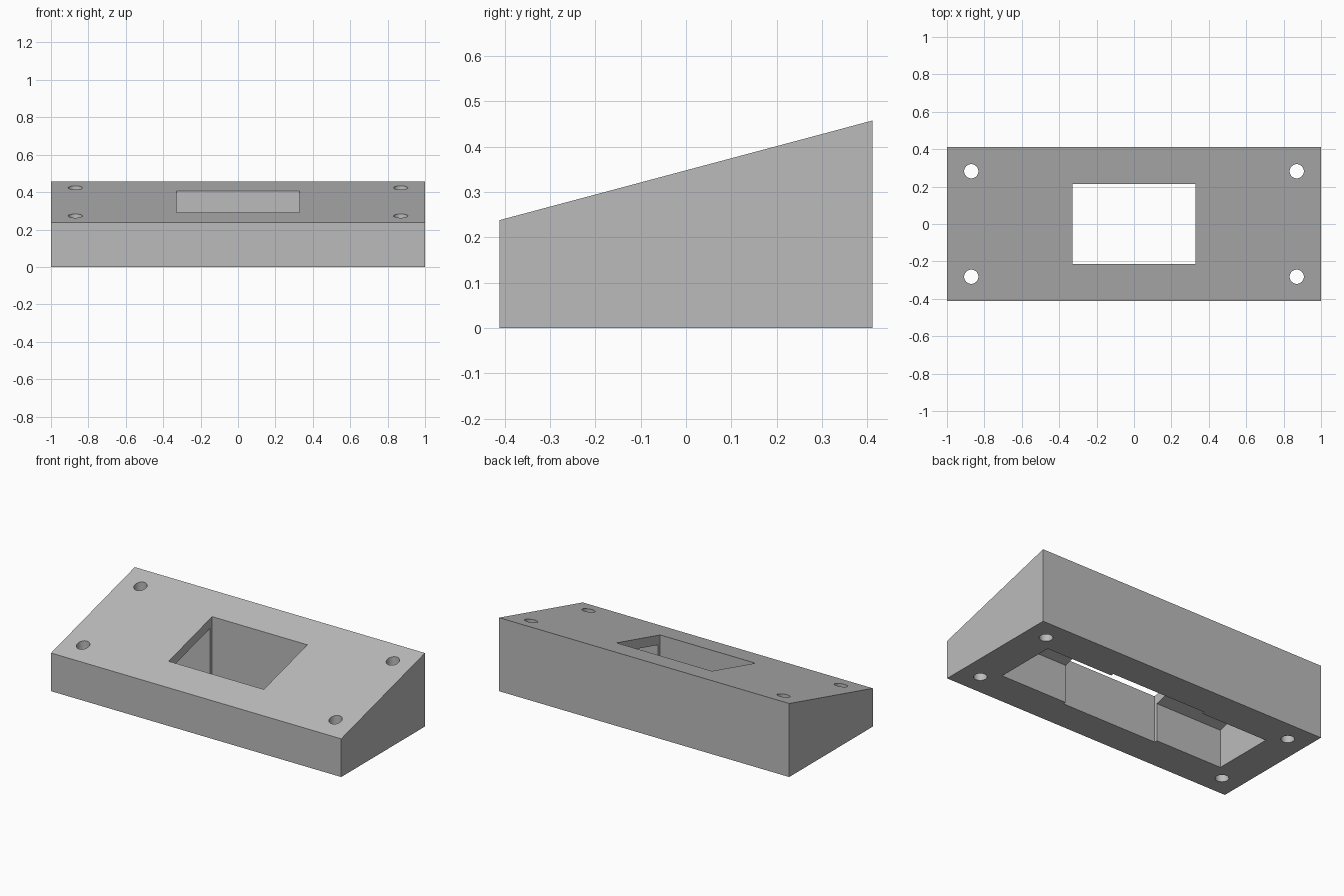
import bpy
import bmesh
import math

default_cube = bpy.data.objects.get("Cube")
if default_cube:
    bpy.data.objects.remove(default_cube, do_unlink=True)

HALF_DEPTH = 0.412
FRONT_H, BACK_H = 0.238, 0.458
SLOPE = (BACK_H - FRONT_H) / (2 * HALF_DEPTH)
MID_H = (FRONT_H + BACK_H) / 2

grey = bpy.data.materials.new("plain grey")
grey.use_nodes = True
colour = (0.5, 0.5, 0.5, 1)
grey.diffuse_color = colour
grey.node_tree.nodes["Principled BSDF"].inputs["Base Color"].default_value = colour


def wedge(name, half_x, half_y, bottom, mid_top, slope=0.0):
    """Box whose top rises towards the back by the given slope."""
    profile = [(-half_y, bottom), (half_y, bottom),
               (half_y, mid_top + slope * half_y),
               (-half_y, mid_top - slope * half_y)]
    bm = bmesh.new()
    face = bm.faces.new([bm.verts.new((-half_x, y, z)) for y, z in profile])
    side = bmesh.ops.extrude_face_region(bm, geom=[face])
    moved = [v for v in side["geom"] if isinstance(v, bmesh.types.BMVert)]
    bmesh.ops.translate(bm, verts=moved, vec=(2 * half_x, 0, 0))
    bmesh.ops.recalc_face_normals(bm, faces=bm.faces)
    mesh = bpy.data.meshes.new(name)
    bm.to_mesh(mesh)
    bm.free()
    obj = bpy.data.objects.new(name, mesh)
    bpy.context.collection.objects.link(obj)
    mesh.materials.append(grey)
    return obj


def cut(target, cutter):
    """Subtract the cutter from the target, then discard the cutter."""
    cutter.hide_render = True
    mod = target.modifiers.new("cut", 'BOOLEAN')
    mod.operation = 'DIFFERENCE'
    mod.solver = 'EXACT'
    mod.object = cutter
    bpy.context.view_layer.objects.active = target
    bpy.ops.object.modifier_apply(modifier=mod.name)
    bpy.data.objects.remove(cutter, do_unlink=True)


# Sloped housing
housing = wedge("sloped_housing", 1.0, HALF_DEPTH, 0, MID_H, SLOPE)

# Hollow underneath, its ceiling parallel to the sloped top
cut(housing, wedge("pocket_cutter", 0.785, 0.195, -0.1, MID_H - 0.06, SLOPE))

# Window straight through, slightly deeper than the hollow
cut(housing, wedge("window_cutter", 0.328, 0.214, -0.2, 0.8))

# Vertical screw holes in the corners
for x in (-0.87, 0.87):
    for y in (-0.282, 0.282):
        bpy.ops.mesh.primitive_cylinder_add(vertices=40, radius=0.038, depth=2,
                                            location=(x, y, 0.2))
        hole = bpy.context.object
        hole.name = "screw_hole_cutter"
        hole.data.materials.append(grey)
        cut(housing, hole)

bpy.ops.object.select_all(action='DESELECT')
housing.select_set(True)
bpy.context.view_layer.objects.active = housing
bpy.ops.object.shade_smooth_by_angle(angle=math.radians(30))
